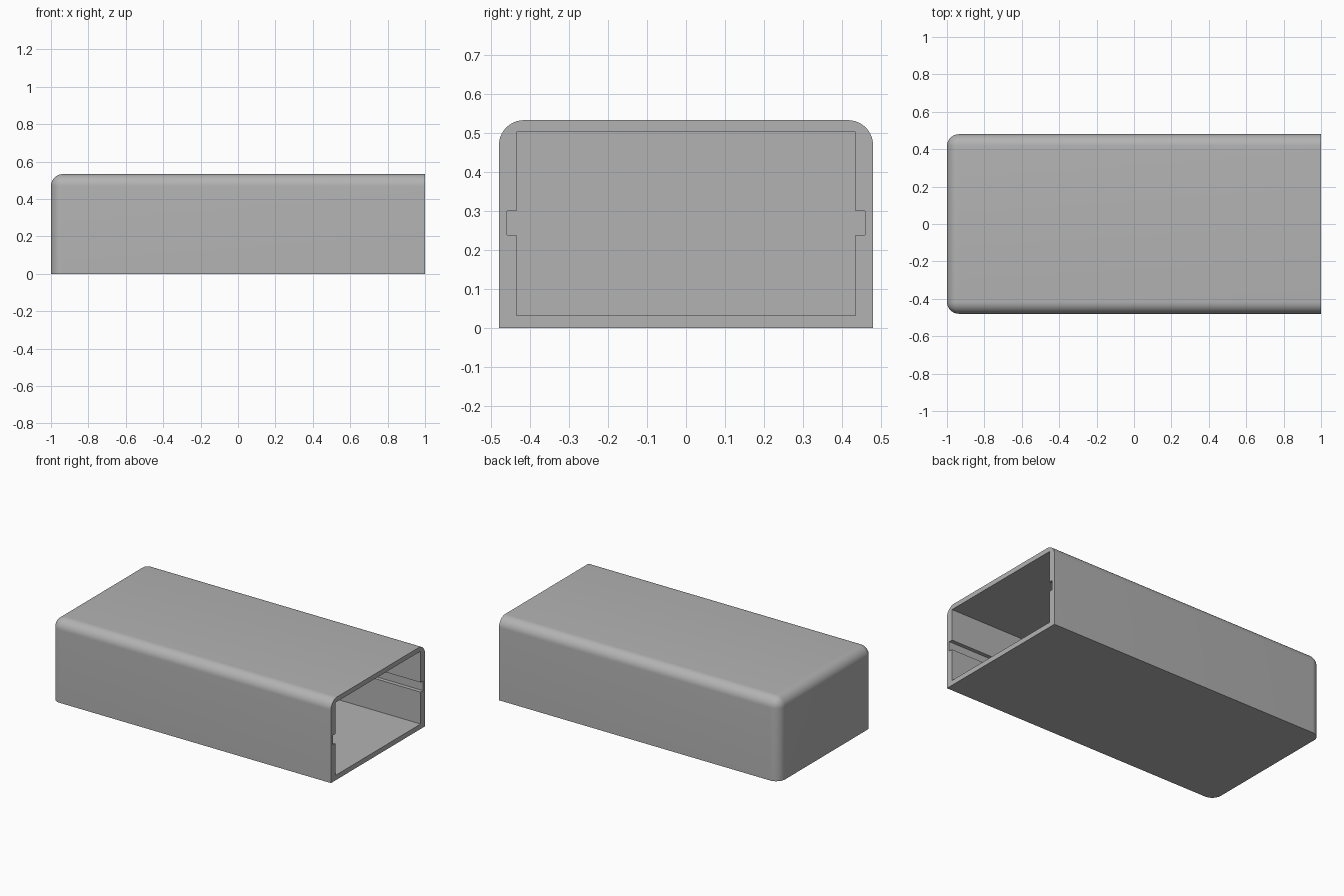
import bpy
import bmesh
import math

if "Cube" in bpy.data.objects:
    bpy.data.objects.remove(bpy.data.objects["Cube"], do_unlink=True)

HALF_Y, HEIGHT, RADIUS = 0.48, 0.533, 0.064

grey = bpy.data.materials.new("plain grey")
grey.use_nodes = True
colour = (0.45, 0.45, 0.45, 1)
grey.diffuse_color = colour
grey.node_tree.nodes["Principled BSDF"].inputs["Base Color"].default_value = colour


def add_prism(name, profile, x0, x1):
    """Extrude a (y, z) profile along x; returns the object."""
    bm = bmesh.new()
    face = bm.faces.new([bm.verts.new((x0, y, z)) for y, z in profile])
    out = bmesh.ops.extrude_face_region(bm, geom=[face])
    verts = [g for g in out["geom"] if isinstance(g, bmesh.types.BMVert)]
    bmesh.ops.translate(bm, verts=verts, vec=(x1 - x0, 0, 0))
    bmesh.ops.recalc_face_normals(bm, faces=bm.faces)
    mesh = bpy.data.meshes.new(name)
    bm.to_mesh(mesh)
    bm.free()
    mesh.materials.append(grey)
    obj = bpy.data.objects.new(name, mesh)
    bpy.context.collection.objects.link(obj)
    return obj


# Outer body: rounded except around the base and the open end
box = [(-HALF_Y, 0), (HALF_Y, 0), (HALF_Y, HEIGHT), (-HALF_Y, HEIGHT)]
shell = add_prism("enclosure_shell", box, -1, 1)
bm = bmesh.new()
bm.from_mesh(shell.data)
rounded = [e for e in bm.edges
           if not all(v.co.z < 0.01 for v in e.verts)
           and not all(v.co.x > 0.99 for v in e.verts)]
bmesh.ops.bevel(bm, geom=rounded, offset=RADIUS, segments=10,
                profile=0.5, affect="EDGES", clamp_overlap=False)
bm.to_mesh(shell.data)
bm.free()

# Cavity with a slide groove in each side wall
half = [(0.435, 0.032), (0.435, 0.238), (0.46, 0.238),
        (0.46, 0.30), (0.435, 0.30), (0.435, 0.502)]
cavity = add_prism("cavity_cutter", half + [(-y, z) for y, z in reversed(half)],
                   -0.955, 1.1)
cavity.hide_render = True

cut = shell.modifiers.new("hollow", "BOOLEAN")
cut.operation = "DIFFERENCE"
cut.solver = "EXACT"
cut.object = cavity
bpy.ops.object.select_all(action="DESELECT")
shell.select_set(True)
bpy.context.view_layer.objects.active = shell
bpy.ops.object.modifier_apply(modifier="hollow")
bpy.data.objects.remove(cavity, do_unlink=True)

# Smooth rounded corners, crisp flat walls
bpy.ops.object.shade_smooth_by_angle(angle=math.radians(30))
